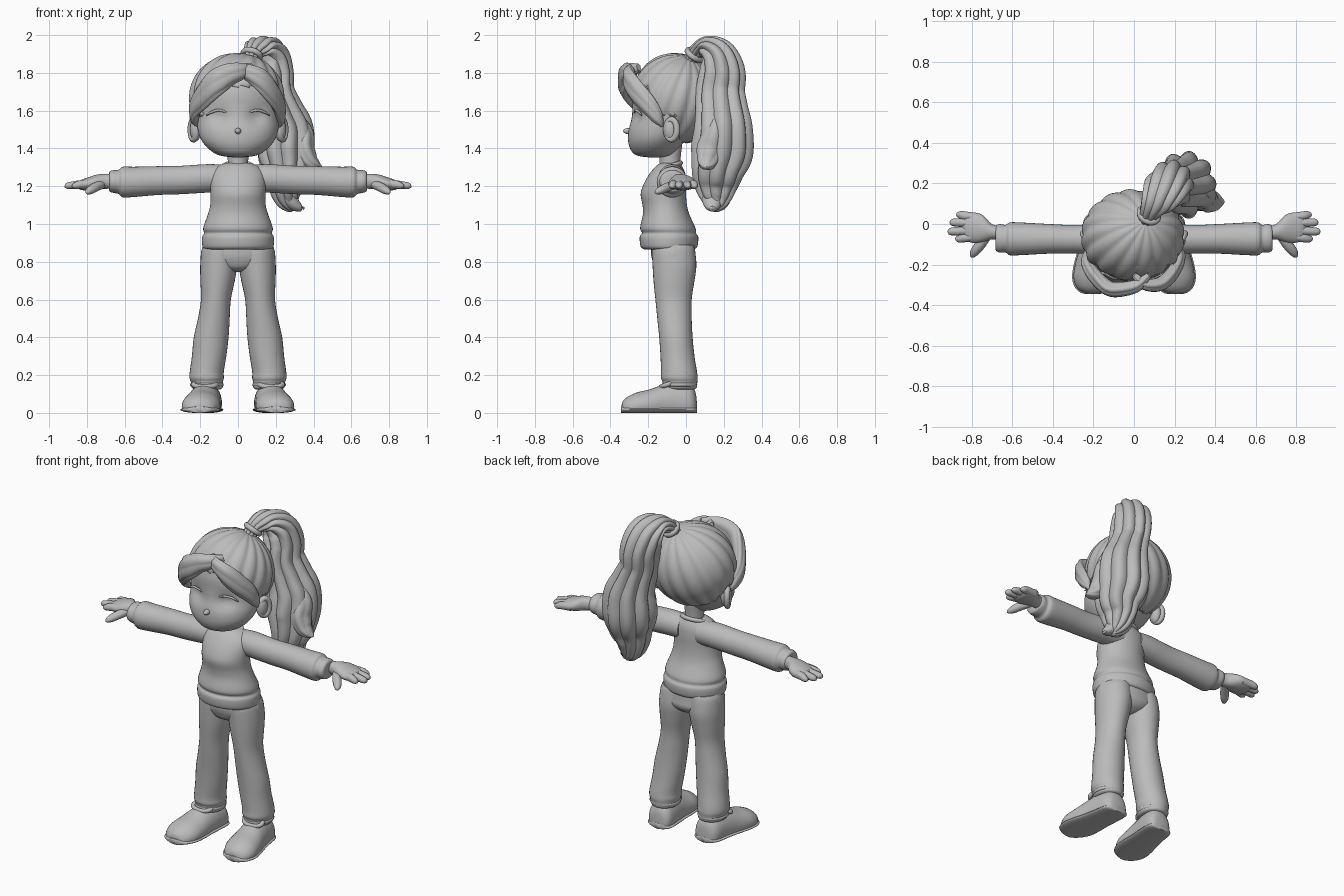
import bpy, bmesh, math
from mathutils import Vector, Matrix

clay = bpy.data.materials.new("clay_grey")
clay.diffuse_color = (0.5, 0.5, 0.5, 1)


def finish(name, bm, mirror=False):
    bmesh.ops.recalc_face_normals(bm, faces=bm.faces)
    me = bpy.data.meshes.new(name)
    bm.to_mesh(me)
    bm.free()
    me.materials.append(clay)
    ob = bpy.data.objects.new(name, me)
    bpy.context.collection.objects.link(ob)
    bpy.ops.object.select_all(action='DESELECT')
    ob.select_set(True)
    bpy.context.view_layer.objects.active = ob
    bpy.ops.object.shade_smooth_by_angle(angle=math.radians(50))
    if mirror:
        ob.modifiers.new("mirror", 'MIRROR').use_mirror_merge = False
    return ob


def smooth_rows(rows, steps):
    """Catmull-Rom interpolation through the section rows."""
    out = []
    for i in range(len(rows) - 1):
        quad = [rows[max(i - 1, 0)], rows[i], rows[i + 1], rows[min(i + 2, len(rows) - 1)]]
        for s in range(steps):
            t = s / steps
            out.append([0.5 * (2 * b + (c - a) * t + (2 * a - 5 * b + 4 * c - d) * t * t
                               + (3 * b - a - 3 * c + d) * t ** 3) for a, b, c, d in zip(*quad)])
    return out + [list(rows[-1])]


def tube(name, rows, ref=(1, 0, 0), axis=None, n=32, lobes=0, depth=0.0, steps=4,
         mirror=False, floor=None, tweak=None):
    """Loft of ellipses; row = x, y, z, radius along ref, other radius."""
    rows = smooth_rows(rows, steps)
    pts = [Vector(r[:3]) for r in rows]
    bm = bmesh.new()
    rings = []
    for i, r in enumerate(rows):
        t = Vector(axis) if axis else (pts[min(i + 1, len(pts) - 1)] - pts[max(i - 1, 0)]).normalized()
        u = Vector(ref)
        u = (u - t * u.dot(t)).normalized()
        v = t.cross(u)
        ring = []
        for k in range(n):
            a = 2 * math.pi * k / n
            f = 1 - depth * (1 - abs(math.cos(lobes * a / 2))) if lobes else 1
            p = pts[i] + f * (u * math.cos(a) * max(r[3], .002) + v * math.sin(a) * max(r[4], .002))
            if floor is not None:
                p.z = max(p.z, floor)
            ring.append(bm.verts.new(tweak(p) if tweak else p))
        rings.append(ring)
    for a, b in zip(rings, rings[1:]):
        for k in range(n):
            bm.faces.new((a[k], a[(k + 1) % n], b[(k + 1) % n], b[k]))
    bm.faces.new(rings[0])
    bm.faces.new(rings[-1])
    return finish(name, bm, mirror)


def stack(name, rows, **kw):
    """Horizontal sections; row = z, centre x, half width, front y, back y."""
    return tube(name, [(cx, (f + b) / 2, z, w, (b - f) / 2) for z, cx, w, f, b in rows],
                axis=(0, 0, 1), **kw)


def ball(name, loc, size, mirror=False, seg=24):
    bm = bmesh.new()
    bmesh.ops.create_uvsphere(bm, u_segments=seg, v_segments=seg // 2, radius=1,
                              matrix=Matrix.Translation(loc) @ Matrix.Diagonal((*size, 1)))
    return finish(name, bm, mirror)


def loop(name, loc, rx, ry, r, rot=None, mirror=False, n=36, m=10):
    """Elliptical ring of round section."""
    bm = bmesh.new()
    mat = Matrix.Translation(loc) @ (rot or Matrix())
    vs = [[bm.verts.new(mat @ Vector(((rx + r * math.cos(b)) * math.cos(a),
                                      (ry + r * math.cos(b)) * math.sin(a), r * math.sin(b))))
           for b in [2 * math.pi * j / m for j in range(m)]]
          for a in [2 * math.pi * i / n for i in range(n)]]
    for i in range(n):
        for j in range(m):
            bm.faces.new((vs[i][j], vs[(i + 1) % n][j], vs[(i + 1) % n][(j + 1) % m], vs[i][(j + 1) % m]))
    return finish(name, bm, mirror)


# Sweater body, collar and neck
stack("sweater", [(.865, 0, .172, -.22, .04), (.88, 0, .188, -.24, .06), (.93, 0, .19, -.245, .065),
                  (.952, 0, .179, -.233, .053), (.98, 0, .184, -.243, .05), (1.05, 0, .16, -.228, .018),
                  (1.1, 0, .147, -.23, .005), (1.16, 0, .145, -.24, 0), (1.22, 0, .148, -.22, 0),
                  (1.27, 0, .14, -.19, -.005), (1.305, 0, .108, -.16, -.02), (1.322, 0, .07, -.135, -.035)], n=48)
loop("collar", (0, -.088, 1.305), .075, .062, .013, Matrix.Rotation(.3, 4, 'X'))
stack("neck", [(1.25, 0, .06, -.145, -.025), (1.33, 0, .054, -.14, -.03), (1.42, 0, .06, -.15, -.02)])

# Sleeves and hands
tube("sleeve", [(.06, -.07, 1.24, .068, .07), (.15, -.073, 1.242, .074, .075), (.3, -.075, 1.233, .07, .075),
                (.42, -.073, 1.23, .073, .076), (.55, -.073, 1.223, .08, .08), (.61, -.073, 1.222, .081, .081),
                (.632, -.072, 1.223, .068, .064), (.66, -.071, 1.225, .07, .06), (.68, -.07, 1.225, .06, .052),
                (.683, -.065, 1.225, .03, .03)], ref=(0, 1, 0), axis=(1, 0, 0), mirror=True)
tube("palm", [(.65, -.045, 1.225, .033, .036), (.7, -.038, 1.226, .038, .04), (.745, -.022, 1.222, .066, .04),
              (.79, -.018, 1.213, .075, .035), (.83, -.015, 1.207, .066, .027), (.85, -.015, 1.203, .04, .012)],
     ref=(0, 1, 0), axis=(1, 0, 0), mirror=True)
for i, (y0, y1, x1) in enumerate([(-.062, -.073, .88), (-.03, -.037, .918), (.004, .008, .908), (.034, .045, .875)]):
    tube(f"finger_{i + 1}", [(.77, y0, 1.214, .02, .024), (.83, (y0 + y1) / 2, 1.21, .022, .023),
                             (x1 - .02, y1, 1.203, .019, .018), (x1 - .004, y1, 1.2, .011, .01),
                             (x1, y1, 1.2, .003, .003)], ref=(0, 1, 0), n=14, steps=3, mirror=True)
tube("thumb", [(.72, -.055, 1.21, .022, .024), (.755, -.1, 1.195, .026, .024), (.783, -.135, 1.178, .023, .021),
               (.797, -.157, 1.168, .013, .012), (.8, -.165, 1.165, .003, .003)], n=14, steps=3, mirror=True)

# Trousers
stack("hips", [(.745, 0, .03, -.11, -.01), (.765, 0, .11, -.155, .03), (.8, 0, .185, -.175, .052),
               (.84, 0, .197, -.185, .05), (.9, 0, .182, -.185, .045)], n=48)
stack("trouser_leg", [(.125, .163, .07, -.115, .045), (.135, .163, .082, -.125, .057), (.165, .165, .085, -.125, .06),
                      (.185, .166, .091, -.133, .062), (.22, .165, .09, -.132, .058), (.3, .153, .091, -.135, .045),
                      (.4, .142, .092, -.142, .035), (.5, .128, .084, -.152, .03), (.6, .117, .079, -.162, .03),
                      (.7, .108, .091, -.172, .045), (.78, .102, .098, -.177, .055), (.86, .096, .097, -.18, .048),
                      (.89, .09, .09, -.17, .04)], mirror=True)
loop("trouser_cuff", (.165, -.034, .15), .078, .083, .011, mirror=True)

# Shoes: upper and sole share a plan outline (y, centre x, half width, height)
plan = [(.058, .16, .02, .05), (.05, .16, .055, .11), (.02, .163, .077, .15), (-.05, .17, .083, .162),
        (-.12, .18, .088, .15), (-.19, .19, .098, .125), (-.26, .198, .1, .108), (-.31, .203, .08, .085),
        (-.335, .203, .05, .06), (-.341, .203, .02, .04)]
tube("shoe", [(x, y, h * .33, w, h * .67) for y, x, w, h in plan], axis=(0, -1, 0), floor=.01, mirror=True)
tube("shoe_sole", [(x, y * 1.012, .017, w + .007, .018) for y, x, w, h in plan], axis=(0, -1, 0),
     floor=0, mirror=True)
loop("shoe_tongue", (.176, -.1, .15), .06, .035, .013, Matrix.Rotation(.35, 4, 'X'), mirror=True)


# Head with shallow eye sockets
def sockets(p):
    if p.y < -.1:
        p.y += .02 * math.exp(-((abs(p.x) - .1) ** 2 + (p.z - 1.565) ** 2) / .0022)
    return p


stack("head", [(1.353, 0, .03, -.2, -.12), (1.36, 0, .085, -.25, -.08), (1.375, 0, .125, -.28, -.06),
               (1.41, 0, .168, -.3, -.03), (1.45, 0, .197, -.307, 0), (1.5, 0, .213, -.303, .04),
               (1.56, 0, .22, -.288, .09), (1.62, 0, .225, -.283, .13), (1.7, 0, .222, -.28, .14),
               (1.79, 0, .19, -.25, .12), (1.85, 0, .125, -.19, .06), (1.875, 0, .03, -.1, -.02)],
      n=64, steps=6, tweak=sockets)
ball("nose", (0, -.305, 1.492), (.017, .028, .016))
ball("ear", (.224, -.08, 1.5), (.03, .038, .062), mirror=True)
loop("ear_rim", (.235, -.076, 1.5), .052, .032, .017,
     Matrix.Rotation(-.5, 4, 'Z') @ Matrix.Rotation(math.pi / 2, 4, 'Y'), mirror=True)
tube("eyelash", [(.06, -.272, 1.59, .004, .003), (.1, -.268, 1.603, .007, .006), (.14, -.248, 1.592, .007, .006),
                 (.168, -.235, 1.575, .003, .003)], ref=(0, 0, 1), n=8, mirror=True)

# Combed hair cap, grooves running to the tie
bm = bmesh.new()
bmesh.ops.create_uvsphere(bm, u_segments=112, v_segments=48, radius=1)
turn = Vector((.25, .32, .9)).to_track_quat('Z', 'Y')
for v in bm.verts:
    a = math.atan2(v.co.y, v.co.x)
    groove = 1 - .05 * (1 - abs(math.cos(a * 8))) * math.hypot(v.co.x, v.co.y)
    d = turn @ (v.co * groove)
    v.co = Vector((-.006 + d.x * .256, -.06 + d.y * .232, 1.66 + d.z * .246))
cut = []
for f in bm.faces:
    c = f.calc_center_median()
    hairline = 1.73 if c.y < -.2 else 1.57 if c.y < -.05 else 1.43
    if c.z < hairline:
        cut.append(f)
bmesh.ops.delete(bm, geom=cut, context='FACES')
cap = finish("hair_cap", bm)
mod = cap.modifiers.new("thickness", 'SOLIDIFY')
mod.thickness = .03
mod.offset = -1

# Swept fringe
tube("fringe_left", [(.075, -.25, 1.83, .02, .015), (.02, -.3, 1.81, .045, .032), (-.05, -.32, 1.79, .06, .038),
                     (-.12, -.318, 1.745, .07, .04), (-.185, -.265, 1.675, .065, .038),
                     (-.228, -.2, 1.61, .05, .032), (-.228, -.15, 1.55, .03, .022), (-.215, -.13, 1.52, .006, .006)],
     ref=(0, 0, 1), lobes=6, depth=.1, n=48)
tube("fringe_right", [(.0, -.25, 1.82, .02, .015), (.05, -.295, 1.805, .042, .03), (.12, -.298, 1.765, .056, .036),
                      (.175, -.26, 1.7, .058, .036), (.215, -.2, 1.63, .05, .032), (.228, -.15, 1.56, .032, .024),
                      (.22, -.125, 1.515, .006, .006)], ref=(0, 0, 1), lobes=6, depth=.1, n=48)

# Ponytail, loose locks and tie
tube("ponytail", [(.06, .02, 1.86, .04, .04), (.08, .06, 1.915, .055, .045), (.115, .115, 1.935, .09, .062),
                  (.155, .17, 1.89, .115, .1), (.18, .192, 1.8, .115, .125), (.19, .182, 1.7, .11, .132),
                  (.222, .19, 1.6, .125, .142), (.25, .198, 1.5, .15, .158), (.25, .19, 1.38, .153, .168),
                  (.258, .168, 1.28, .128, .142), (.25, .16, 1.2, .095, .118), (.262, .16, 1.13, .07, .085),
                  (.285, .16, 1.085, .035, .045), (.295, .16, 1.075, .008, .008)],
     lobes=9, depth=.16, n=90, steps=5)
tube("outer_lock", [(.3, .16, 1.58, .03, .04), (.345, .15, 1.48, .055, .06), (.35, .13, 1.4, .055, .075),
                    (.375, .115, 1.34, .05, .06), (.415, .11, 1.31, .028, .04), (.445, .11, 1.3, .005, .006)],
     lobes=5, depth=.12, n=40)
tube("tip_lock", [(.26, .15, 1.26, .03, .04), (.25, .14, 1.17, .05, .06), (.29, .14, 1.11, .038, .05),
                  (.33, .14, 1.085, .02, .028), (.352, .14, 1.085, .004, .004)], n=24)
loop("hair_tie", (.073, .045, 1.895), .047, .042, .016, Vector((.3, .55, .78)).to_track_quat('Z', 'Y').to_matrix().to_4x4())
